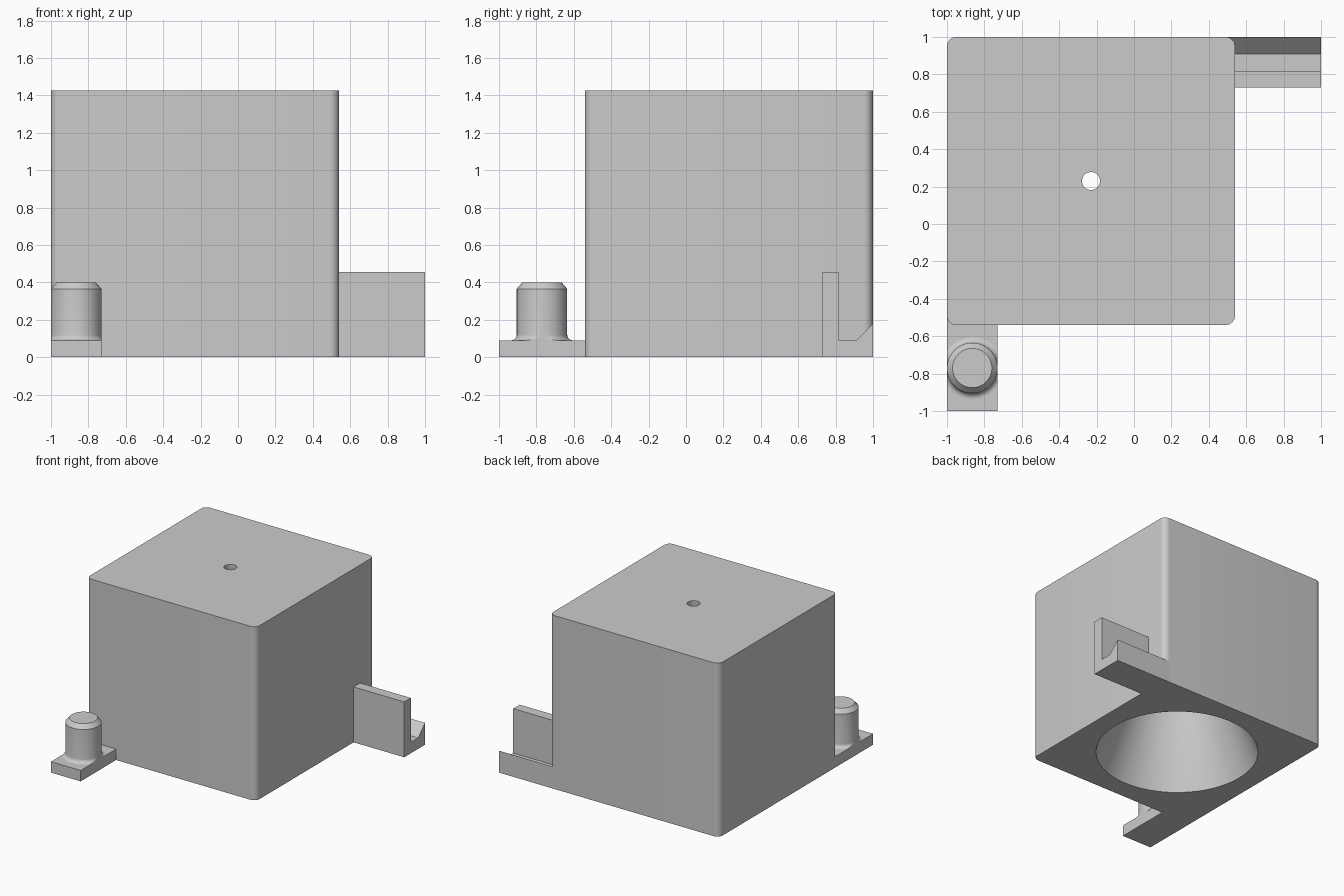
import bpy, bmesh, math
from mathutils import Matrix, Vector

cube = bpy.data.objects.get("Cube")
if cube:
    bpy.data.objects.remove(cube, do_unlink=True)

grey = bpy.data.materials.new("plain grey")
grey.use_nodes = True
grey.diffuse_color = (0.6, 0.6, 0.6, 1)
grey.node_tree.nodes["Principled BSDF"].inputs["Base Color"].default_value = (0.6, 0.6, 0.6, 1)


def finish(name, bm):
    bmesh.ops.recalc_face_normals(bm, faces=bm.faces)
    mesh = bpy.data.meshes.new(name)
    bm.to_mesh(mesh)
    bm.free()
    mesh.materials.append(grey)
    obj = bpy.data.objects.new(name, mesh)
    bpy.context.collection.objects.link(obj)
    return obj


def activate(obj):
    bpy.ops.object.select_all(action='DESELECT')
    obj.select_set(True)
    bpy.context.view_layer.objects.active = obj


def smooth(obj):
    activate(obj)
    bpy.ops.object.shade_smooth_by_angle(angle=math.radians(25))


def extrude(name, points, direction):
    bm = bmesh.new()
    face = bm.faces.new([bm.verts.new(p) for p in points])
    result = bmesh.ops.extrude_face_region(bm, geom=[face], use_keep_orig=True)
    verts = [v for v in result["geom"] if isinstance(v, bmesh.types.BMVert)]
    bmesh.ops.translate(bm, verts=verts, vec=direction)
    return finish(name, bm)


def lathe(name, profile, x, y, sides, x_limits=None):
    bm = bmesh.new()
    rings = []
    for r, z in profile:
        ring = []
        for i in range(sides):
            a = math.tau * i / sides
            px = x + r * math.cos(a)
            if x_limits:
                px = min(max(px, x_limits[0]), x_limits[1])
            ring.append(bm.verts.new((px, y + r * math.sin(a), z)))
        rings.append(ring)
    for low, high in zip(rings, rings[1:]):
        for i in range(sides):
            j = (i + 1) % sides
            bm.faces.new((low[i], low[j], high[j], high[i]))
    bm.faces.new(rings[0])
    bm.faces.new(rings[-1])
    return finish(name, bm)


# Main block with rounded upright corners
cx, cy, half, radius, height = -0.23, 0.23, 0.77, 0.05, 1.425
outline = []
for quarter in range(4):
    turn = Matrix.Rotation(quarter * math.pi / 2, 3, 'Z')
    for step in range(9):
        a = step / 8 * math.pi / 2
        corner = Vector((half - radius + radius * math.cos(a),
                         half - radius + radius * math.sin(a), 0))
        outline.append(turn @ corner + Vector((cx, cy, 0)))
block = extrude("block", outline, (0, 0, height))

# Conical cavity, open below, with a small hole through the top
slope = (0.61 - 0.048) / 1.38
cutter = lathe("cavity_cutter", [(0.61 + 0.1 * slope, -0.1), (0.048, 1.38), (0.048, 1.6)],
               cx, cy, 96)
cutter.hide_render = True
cut = block.modifiers.new("cavity", 'BOOLEAN')
cut.operation = 'DIFFERENCE'
cut.solver = 'EXACT'
cut.object = cutter
activate(block)
bpy.ops.object.modifier_apply(modifier=cut.name)
bpy.data.objects.remove(cutter, do_unlink=True)
smooth(block)

# Front tab that carries the peg
extrude("front_tab", [(-1, -1, 0), (-0.73, -1, 0), (-0.73, -0.49, 0), (-1, -0.49, 0)],
        (0, 0, 0.09))

# Chamfered peg with a filleted foot trimmed to the tab width
fillet = 0.03
foot = [(0.135 + fillet * (1 - math.sin(t)), 0.09 + fillet * (1 - math.cos(t)))
        for t in (k / 6 * math.pi / 2 for k in range(7))]
peg = lathe("peg", foot + [(0.135, 0.365), (0.105, 0.4)], -0.865, -0.77, 64, (-1, -0.73))
smooth(peg)

# Side catch: upright plate, floor and sloped lip
section = [(0.73, 0), (1, 0), (1, 0.18), (0.91, 0.09), (0.815, 0.09),
           (0.815, 0.455), (0.73, 0.455)]
extrude("side_catch", [(0.49, y, z) for y, z in section], (0.51, 0, 0))
